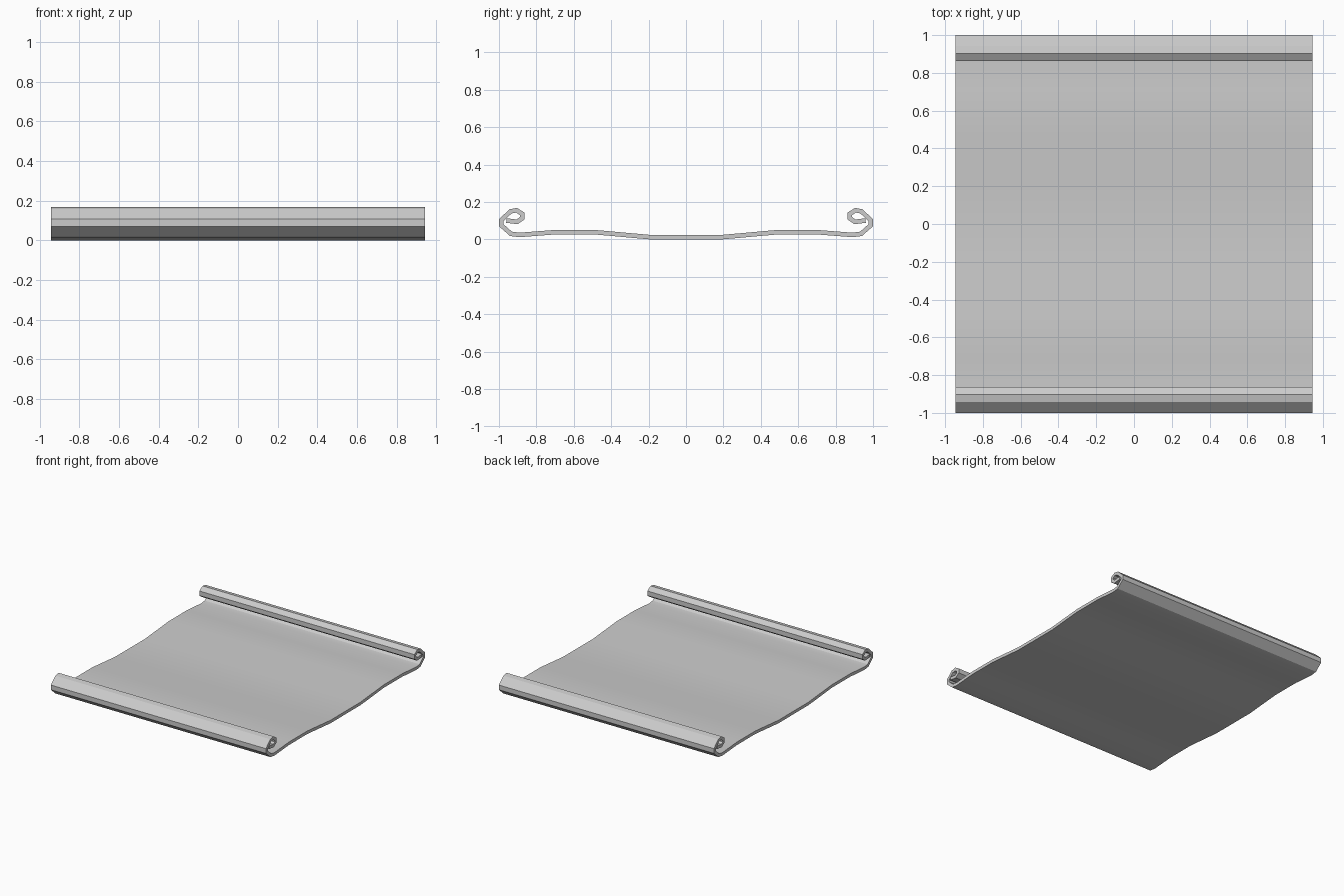
import bpy, bmesh, math
from mathutils import Vector

if "Cube" in bpy.data.objects:
    bpy.data.objects.remove(bpy.data.objects["Cube"])

HALF_W = 0.945
THICK = 0.024

# Centre line of one half (y, z): gentle wave, then curl inwards
half = [(0.19, 0.012), (0.48, 0.038), (0.71, 0.038), (0.89, 0.024),
        (0.936, 0.03), (0.988, 0.076), (0.988, 0.103), (0.938, 0.15),
        (0.906, 0.156), (0.876, 0.137), (0.876, 0.113), (0.903, 0.094),
        (0.96, 0.101)]
path = [Vector((-y, z)) for y, z in reversed(half)] + [Vector(p) for p in half]


def offset(points, d):
    """Mitred offset of an open polyline."""
    out = []
    for i, p in enumerate(points):
        dirs = []
        if i > 0:
            dirs.append((p - points[i - 1]).normalized())
        if i < len(points) - 1:
            dirs.append((points[i + 1] - p).normalized())
        norms = [Vector((-t.y, t.x)) for t in dirs]
        m = sum(norms, Vector((0, 0))).normalized()
        out.append(p + m * d / m.dot(norms[0]))
    return out


# Closed sheet outline swept across the width
top, bottom = offset(path, THICK / 2), offset(path, -THICK / 2)
bm = bmesh.new()
rings = [[[bm.verts.new((x, p.x, p.y)) for p in side] for side in (top, bottom)]
         for x in (-HALF_W, HALF_W)]
(lt, lb), (rt, rb) = rings
n = len(path)
for i in range(n - 1):
    j = i + 1
    bm.faces.new((lt[i], lt[j], rt[j], rt[i]))
    bm.faces.new((lb[i], lb[j], rb[j], rb[i]))
    bm.faces.new((lt[i], lt[j], lb[j], lb[i]))
    bm.faces.new((rt[i], rt[j], rb[j], rb[i]))
for i in (0, n - 1):
    bm.faces.new((lt[i], lb[i], rb[i], rt[i]))
bmesh.ops.recalc_face_normals(bm, faces=bm.faces)

mesh = bpy.data.meshes.new("scroll_sheet")
bm.to_mesh(mesh)
bm.free()
obj = bpy.data.objects.new("scroll_sheet", mesh)
bpy.context.collection.objects.link(obj)

# Smooth wave, crisp curl edges
bpy.context.view_layer.objects.active = obj
obj.select_set(True)
bpy.ops.object.shade_smooth_by_angle(angle=math.radians(30))
